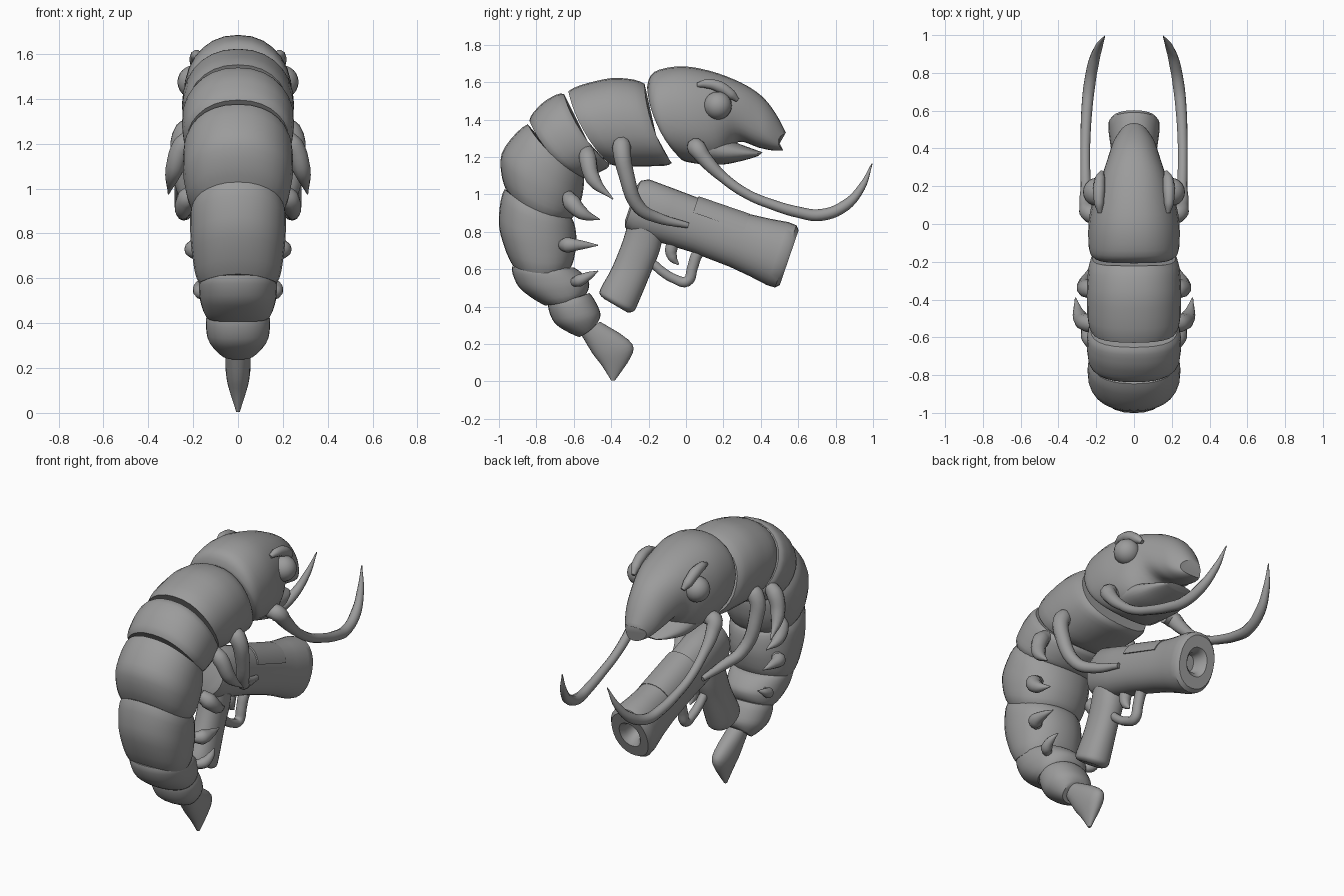
import bpy, bmesh, math
from mathutils import Vector

grey = bpy.data.materials.new("shell_grey")
grey.diffuse_color = (0.33, 0.33, 0.33, 1)


def finish(ob, angle=40):
    ob.data.materials.clear()
    ob.data.materials.append(grey)
    bpy.ops.object.select_all(action='DESELECT')
    ob.select_set(True)
    bpy.context.view_layer.objects.active = ob
    bpy.ops.object.shade_smooth_by_angle(angle=math.radians(angle))
    return ob


def spline(rows, sub):
    """Catmull-Rom resampling of tuples."""
    if sub == 1:
        return rows
    out = []
    for i in range(len(rows) - 1):
        a, b, c, d = (rows[max(0, i - 1)], rows[i], rows[i + 1],
                      rows[min(len(rows) - 1, i + 2)])
        for k in range(sub):
            t = k / sub
            out.append(tuple(
                q + .5 * t * (r - p + t * (2*p - 5*q + 4*r - s + t * (3*(q - r) + s - p)))
                for p, q, r, s in zip(a, b, c, d)))
    return out + [rows[-1]]


def ring(row, bow=0, arc=math.pi, n=28, power=2.2):
    """Cross-section between two points of the side profile, with half width."""
    yo, zo, yi, zi, w = row
    o, i = Vector((0, yo, zo)), Vector((0, yi, zi))
    mid, half = (o + i) / 2, (o - i) / 2
    back = Vector((0, -half.z, half.y)).normalized() * bow
    pts = []
    for k in range(n):
        t = -arc + 2 * arc * k / (n if arc == math.pi else n - 1)
        c, s = math.cos(t), math.sin(t)
        e = 2 / power
        cc, ss = math.copysign(abs(c) ** e, c), math.copysign(abs(s) ** e, s)
        pts.append(mid + half * cc + Vector((w * ss, 0, 0)) + back * s * s)
    return pts


def loft(name, rows, sub=4, round_ends=0.0, angle=40, **kw):
    rows = spline(rows, sub)
    rings = [ring(r, **kw) for r in rows]
    if round_ends:
        # slightly tucked rims so neighbouring plates leave a groove
        for j, f in ((0, 1), (1, .3), (-1, 1), (-2, .3)):
            c = sum(rings[j], Vector()) / len(rings[j])
            rings[j] = [c + (p - c) * (1 - round_ends * f) for p in rings[j]]
    bm = bmesh.new()
    vs = [[bm.verts.new(p) for p in r] for r in rings]
    n = len(vs[0])
    for a, b in zip(vs, vs[1:]):
        for k in range(n):
            bm.faces.new((a[k], a[(k + 1) % n], b[(k + 1) % n], b[k]))
    bm.faces.new(vs[0][::-1])
    bm.faces.new(vs[-1])
    bmesh.ops.recalc_face_normals(bm, faces=bm.faces)
    me = bpy.data.meshes.new(name)
    bm.to_mesh(me)
    bm.free()
    ob = bpy.data.objects.new(name, me)
    bpy.context.collection.objects.link(ob)
    return finish(ob, angle)


def tube(name, pts, sides=(1,)):
    """Tapered round limb through (x, y, z, radius) points, repeated per side."""
    for sx in sides:
        cu = bpy.data.curves.new(name, 'CURVE')
        cu.dimensions, cu.bevel_depth, cu.bevel_resolution = '3D', 1, 3
        cu.resolution_u, cu.use_fill_caps = 5, True
        sp = cu.splines.new('BEZIER')
        sp.bezier_points.add(len(pts) - 1)
        for bp, (x, y, z, r) in zip(sp.bezier_points, pts):
            bp.co, bp.radius = (sx * x, y, z), r
            bp.handle_left_type = bp.handle_right_type = 'AUTO'
        tmp = bpy.data.objects.new(name + "_path", cu)
        bpy.context.collection.objects.link(tmp)
        dg = bpy.context.evaluated_depsgraph_get()
        me = bpy.data.meshes.new_from_object(tmp.evaluated_get(dg))
        bpy.data.objects.remove(tmp)
        ob = bpy.data.objects.new(name, me)
        bpy.context.collection.objects.link(ob)
        finish(ob, 50)


def ball(name, loc, size):
    bpy.ops.mesh.primitive_uv_sphere_add(segments=20, ring_count=12, radius=1, location=loc)
    ob = bpy.context.object
    ob.name, ob.scale = name, size
    finish(ob, 60)


BOTH = (1, -1)

# Head and lower jaw
loft("head", [(-.21, 1.58, -.04, 1.20, .225), (-.17, 1.655, .0, 1.175, .24),
              (-.03, 1.685, .12, 1.16, .24), (.13, 1.66, .21, 1.18, .215),
              (.29, 1.60, .28, 1.28, .172), (.40, 1.53, .39, 1.25, .135),
              (.475, 1.44, .465, 1.235, .11), (.535, 1.33, .52, 1.235, .075)],
     bow=.035, round_ends=.03)
loft("lower_jaw", [(.06, 1.36, .08, 1.165, .18), (.22, 1.295, .20, 1.16, .165),
                   (.34, 1.25, .32, 1.185, .125), (.41, 1.225, .385, 1.205, .08)])

# Overlapping body plates from neck to tail root
plates = [
    [(-.225, 1.605, -.07, 1.155, .235), (-.40, 1.622, -.22, 1.15, .25), (-.635, 1.565, -.40, 1.15, .245)],
    [(-.66, 1.55, -.40, 1.15, .245), (-.76, 1.495, -.48, 1.11, .25), (-.845, 1.405, -.56, 1.08, .24)],
    [(-.855, 1.385, -.54, 1.10, .24), (-.985, 1.22, -.56, .97, .245), (-.975, 1.035, -.61, .86, .215)],
    [(-.98, 1.035, -.60, .87, .215), (-1.0, .83, -.585, .745, .21), (-.935, .62, -.61, .605, .185)],
    [(-.94, .615, -.59, .61, .175), (-.89, .50, -.52, .535, .17), (-.76, .405, -.53, .465, .145)],
    [(-.745, .42, -.51, .475, .145), (-.70, .31, -.46, .375, .135), (-.575, .235, -.465, .325, .085)],
]
for n, rows in enumerate(plates):
    loft(f"body_plate_{n + 1}", rows, sub=5, round_ends=.06, bow=(.035 if n < 4 else .01))

# Tail fin
loft("tail_fin", [(-.56, .25, -.46, .32, .055), (-.50, .15, -.31, .225, .055),
                  (-.45, .085, -.285, .15, .042), (-.40, .005, -.38, .005, .008)], sub=3)

# Eyes, brows and feelers
for s in BOTH:
    ball("eye", (s * .195, .17, 1.475), (.075, .075, .075))
tube("brow", [(.18, .06, 1.585, .012), (.185, .11, 1.592, .026), (.185, .18, 1.575, .032),
              (.18, .24, 1.535, .028), (.17, .275, 1.505, .012)], BOTH)
tube("feeler", [(.18, .05, 1.25, .04), (.23, .055, 1.25, .05), (.25, .10, 1.19, .04),
                (.255, .2, 1.09, .028), (.258, .33, 1.0, .026), (.257, .45, .95, .027),
                (.25, .6, .905, .03), (.238, .72, .89, .032), (.215, .85, .94, .03),
                (.185, .94, 1.04, .02), (.155, .995, 1.165, .003)], BOTH)

# Gripping arms and small swimming legs
tube("arm", [(.19, -.34, 1.28, .04), (.235, -.345, 1.255, .05), (.255, -.32, 1.11, .042),
             (.21, -.25, .93, .036), (.16, -.15, .875, .03), (.12, .01, .835, .016)], BOTH)
tube("leg_1", [(.2, -.53, 1.23, .04), (.245, -.525, 1.19, .048), (.285, -.495, 1.08, .04),
               (.31, -.39, .975, .003)], BOTH)
tube("leg_2", [(.18, -.63, .99, .035), (.225, -.61, .955, .048), (.245, -.555, .90, .036),
               (.23, -.46, .865, .003)], BOTH)
tube("leg_3", [(.16, -.66, .73, .03), (.195, -.63, .73, .043), (.205, -.56, .73, .026),
               (.2, -.47, .728, .003)], BOTH)
tube("leg_4", [(.13, -.6, .53, .025), (.165, -.57, .54, .033), (.175, -.52, .565, .022),
               (.165, -.47, .59, .003)], BOTH)

# Pistol: flared barrel with hollow muzzle, side-wrapping port plate
start, along, up = Vector((-.285, .95)), Vector((.9457, -.325)), Vector((.325, .9457))


def station(s, h, w):
    c = start + along * s
    return (*(c + up * h), *(c - up * h), w)


loft("pistol_barrel", [station(*r) for r in (
    (-.01, .10, .07), (0, .13, .10), (.04, .152, .115), (.2, .148, .115), (.38, .142, .113),
    (.6, .15, .115), (.72, .163, .122), (.82, .178, .135), (.865, .176, .135),
    (.885, .155, .12), (.885, .085, .07), (.86, .06, .05), (.80, .05, .04))], sub=1)
loft("port_plate", [station(s, .153, .121) for s in (.32, .46, .61)], sub=1, arc=1.2)
loft("pistol_grip", [(-.31, .86, -.12, .80, .085), (-.335, .76, -.14, .70, .08),
                     (-.395, .61, -.18, .60, .078), (-.455, .50, -.255, .42, .088),
                     (-.46, .465, -.28, .375, .085), (-.435, .44, -.315, .37, .06)], sub=3)
tube("trigger_guard", [(0, -.19, .645, .024), (0, -.13, .59, .026), (0, -.06, .548, .026),
                       (0, .005, .535, .03), (0, .035, .61, .03), (0, .06, .68, .032),
                       (0, .11, .73, .035)])
tube("trigger", [(0, -.06, .76, .036), (0, -.08, .70, .034), (0, -.07, .66, .026),
                 (0, -.04, .625, .005)])
